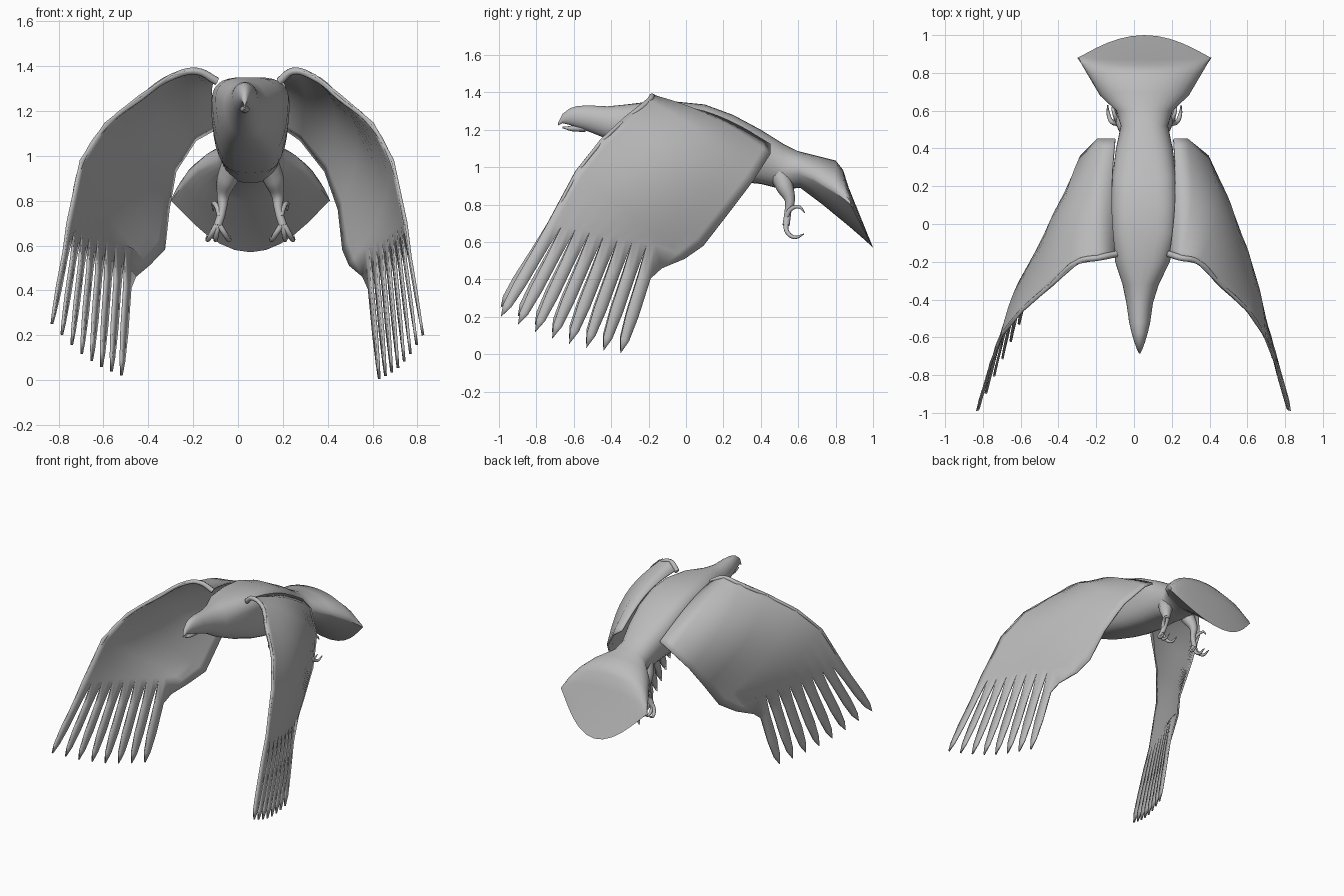
import bpy
import bmesh
import math
from mathutils import Vector

if "Cube" in bpy.data.objects:
    bpy.data.objects.remove(bpy.data.objects["Cube"])

GREY = bpy.data.materials.new("plumage grey")
GREY.use_nodes = True
GREY.diffuse_color = (0.5, 0.5, 0.5, 1)
GREY.node_tree.nodes["Principled BSDF"].inputs["Base Color"].default_value = (0.5, 0.5, 0.5, 1)
MID = 0.055  # body centre line


def finish(obj, angle=50):
    obj.data.materials.clear()
    obj.data.materials.append(GREY)
    bpy.ops.object.select_all(action="DESELECT")
    obj.select_set(True)
    bpy.context.view_layer.objects.active = obj
    bpy.ops.object.shade_smooth_by_angle(angle=math.radians(angle))


def add_mesh(name, bm):
    mesh = bpy.data.meshes.new(name)
    bm.to_mesh(mesh)
    bm.free()
    obj = bpy.data.objects.new(name, mesh)
    bpy.context.collection.objects.link(obj)
    return obj


def tube(name, points, radii):
    """Tapered round tube through the points."""
    curve = bpy.data.curves.new(name, "CURVE")
    curve.dimensions = "3D"
    curve.bevel_depth = 1
    curve.bevel_resolution = 2
    curve.resolution_u = 5
    curve.use_fill_caps = True
    spline = curve.splines.new("BEZIER")
    spline.bezier_points.add(len(points) - 1)
    for knot, p, r in zip(spline.bezier_points, points, radii):
        knot.co = p
        knot.radius = r
        knot.handle_left_type = knot.handle_right_type = "AUTO"
    obj = bpy.data.objects.new(name, curve)
    bpy.context.collection.objects.link(obj)
    bpy.ops.object.select_all(action="DESELECT")
    obj.select_set(True)
    bpy.context.view_layer.objects.active = obj
    bpy.ops.object.convert(target="MESH")
    finish(bpy.context.view_layer.objects.active)


def loft(name, rings, sides=32):
    """Skin rings: centre x, half width, top, side and bottom (y, z), squareness, point."""
    bm = bmesh.new()
    loops = []
    for cx, w, top, side, bottom, square, point in rings:
        loop = []
        for i in range(sides):
            a = 2 * math.pi * i / sides
            upper = math.sin(a) > 0
            end = top if upper else bottom
            s = abs(math.sin(a)) ** (1 if upper else point)
            c = abs(math.cos(a)) ** square
            y = side[0] + s * (end[0] - side[0])
            z = side[1] + s * (end[1] - side[1])
            loop.append(bm.verts.new((cx + w * math.copysign(c, math.cos(a)), y, z)))
        loops.append(loop)
    for a, b in zip(loops, loops[1:]):
        for i in range(sides):
            j = (i + 1) % sides
            bm.faces.new((a[i], a[j], b[j], b[i]))
    # End caps run straight from the upper half to the lower half
    for loop in (loops[0], loops[-1]):
        for i in range(sides // 2):
            quad = [loop[i], loop[i + 1], loop[-i - 1], loop[-i]]
            bm.faces.new(list(dict.fromkeys(quad)))
    bmesh.ops.recalc_face_normals(bm, faces=bm.faces)
    finish(add_mesh(name, bm))


# Head, hooked beak and body: y, top z, bottom z, half width, centre x, side height, squareness
profile = [
    (-0.685, 1.235, 1.222, 0.004, 0.03, 0.5, 1), (-0.66, 1.285, 1.235, 0.016, 0.03, 0.5, 1),
    (-0.62, 1.315, 1.225, 0.03, 0.03, 0.5, 1), (-0.58, 1.327, 1.21, 0.042, 0.03, 0.5, 1),
    (-0.52, 1.33, 1.19, 0.056, 0.03, 0.5, 1), (-0.42, 1.325, 1.15, 0.07, 0.03, 0.5, 1),
    (-0.32, 1.335, 1.09, 0.096, 0.035, 0.55, 0.9), (-0.2, 1.35, 1.04, 0.145, 0.045, 0.7, 0.65),
    (-0.05, 1.35, 0.99, 0.17, MID, 0.75, 0.55), (0.1, 1.335, 0.95, 0.175, MID, 0.75, 0.55),
    (0.25, 1.28, 0.925, 0.17, MID, 0.72, 0.55), (0.4, 1.2, 0.91, 0.15, MID, 0.6, 0.65),
    (0.52, 1.125, 0.88, 0.125, MID, 0.45, 0.75),
]
rings = [(cx, w, (y, t), (y, b + (t - b) * f), (y, b), q, 1)
         for y, t, b, w, cx, f, q in profile]
# Tail fan with swept, pointed lower edge
rings += [
    (MID, 0.15, (0.6, 1.085), (0.6, 0.98), (0.61, 0.89), 1, 1),
    (MID, 0.235, (0.7, 1.06), (0.68, 0.94), (0.73, 0.8), 1, 1.4),
    (MID, 0.3, (0.8, 1.035), (0.79, 0.87), (0.87, 0.685), 1, 1.9),
    (MID, 0.335, (0.84, 0.985), (0.85, 0.825), (0.945, 0.62), 1, 2.1),
    (MID, 0.355, (0.87, 0.89), (0.88, 0.8), (1.0, 0.57), 1, 2.3),
]
loft("body_and_tail", rings)

# Lower beak
tube("lower_beak", [(0.03, -0.54, 1.212), (0.03, -0.61, 1.207), (0.03, -0.66, 1.212)],
     [0.024, 0.015, 0.004])

# Wings: shared side outline, own spread for each side
LEAD_YZ = [(-0.17, 1.34), (-0.19, 1.385), (-0.21, 1.36), (-0.33, 1.265),
           (-0.46, 1.145), (-0.59, 0.98), (-0.74, 0.7)]
TRAIL_YZ = [(0.45, 1.12), (0.45, 1.07), (0.36, 0.93), (0.23, 0.76),
            (0.09, 0.58), (-0.01, 0.51), (-0.13, 0.46)]
BOW = [0.2, 0.45, 0.85, 1, 0.9, 0.6, 0.2]
FEATHERS = 8


def wing(name, sign, lead_x, trail_x, first_tip, last_tip):
    bm = bmesh.new()
    steps = FEATHERS * 2
    lead = [Vector((x, *p)) for x, p in zip(lead_x, LEAD_YZ)]
    trail = [Vector((x, *p)) for x, p in zip(trail_x, TRAIL_YZ)]
    grid = []
    for r, (a, b, bow) in enumerate(zip(lead, trail, BOW)):
        # Each chord arches outward and upward
        bulge = Vector((sign * 0.085 * bow, 0, 0.05 * (1 - r / len(BOW))))
        grid.append([bm.verts.new(a.lerp(b, i / steps) + bulge * math.sin(math.pi * i / steps))
                     for i in range(steps + 1)])
    # The notches near the trailing side sit a little higher
    for i in range(1, steps):
        grid[-1][i].co.z += 0.12 * i / steps
    for r, s in zip(grid, grid[1:]):
        for i in range(steps):
            bm.faces.new((r[i], r[i + 1], s[i + 1], s[i]))
    # Separated flight feathers, slightly twisted and pointed
    for k in range(FEATHERS):
        base = grid[-1][2 * k:2 * k + 3]
        across = Vector((base[2].co.x - base[0].co.x, base[2].co.y - base[0].co.y, -0.02))
        tip = Vector(first_tip).lerp(Vector(last_tip), k / (FEATHERS - 1))
        tip.z -= 0.035 * math.sin(math.pi * k / (FEATHERS - 1))
        twist = Vector((sign * 0.012, 0, 0))
        row = base
        for t, width in ((0.3, 0.86), (0.65, 0.84), (0.88, 0.6)):
            centre = base[1].co.lerp(tip, t)
            new = [bm.verts.new(centre + (across * width + twist) * e) for e in (-0.5, 0, 0.5)]
            for i in (0, 1):
                bm.faces.new((row[i], row[i + 1], new[i + 1], new[i]))
            row = new
        point = bm.verts.new(tip)
        for i in (0, 1):
            bm.faces.new((row[i], row[i + 1], point))
    bmesh.ops.recalc_face_normals(bm, faces=bm.faces)
    obj = add_mesh(name, bm)
    shell = obj.modifiers.new("thickness", "SOLIDIFY")
    shell.thickness = 0.012
    shell.offset = 0
    finish(obj)
    # Slim bone under the leading edge
    inner = [p + Vector((-sign * 0.006, 0.012, -0.008)) for p in lead]
    tube(name + "_leading_edge", inner, [0.018, 0.016, 0.014, 0.012, 0.01, 0.008, 0.005])


wing("right_wing", -1, [-0.1, -0.19, -0.3, -0.44, -0.59, -0.7, -0.76],
     [-0.1, -0.19, -0.28, -0.31, -0.33, -0.4, -0.46],
     (-0.83, -0.99, 0.25), (-0.52, -0.35, 0.02))
wing("left_wing", 1, [0.19, 0.25, 0.34, 0.46, 0.6, 0.69, 0.75],
     [0.21, 0.28, 0.39, 0.45, 0.47, 0.5, 0.56],
     (0.825, -0.99, 0.2), (0.63, -0.35, 0.005))

# Legs with curled, clawed toes
for side, s in (("left", 1), ("right", -1)):
    def at(x, y, z):
        return (MID + s * x, y, z)
    tube(side + "_leg",
         [at(0.075, 0.5, 0.96), at(0.105, 0.53, 0.89), at(0.122, 0.555, 0.82),
          at(0.125, 0.545, 0.76), at(0.145, 0.535, 0.69)],
         [0.055, 0.046, 0.027, 0.018, 0.019])
    for n, dx in (("inner", -0.05), ("middle", 0.01), ("outer", 0.045)):
        x = 0.145
        tube(f"{side}_{n}_toe",
             [at(x, 0.535, 0.7), at(x + dx * 0.6, 0.54, 0.655),
              at(x + dx, 0.58, 0.625), at(x + dx * 1.1, 0.63, 0.642)],
             [0.014, 0.012, 0.01, 0.003])
    tube(side + "_rear_toe",
         [at(0.135, 0.535, 0.73), at(0.15, 0.56, 0.775), at(0.165, 0.605, 0.787),
          at(0.165, 0.635, 0.755)], [0.014, 0.012, 0.009, 0.003])
